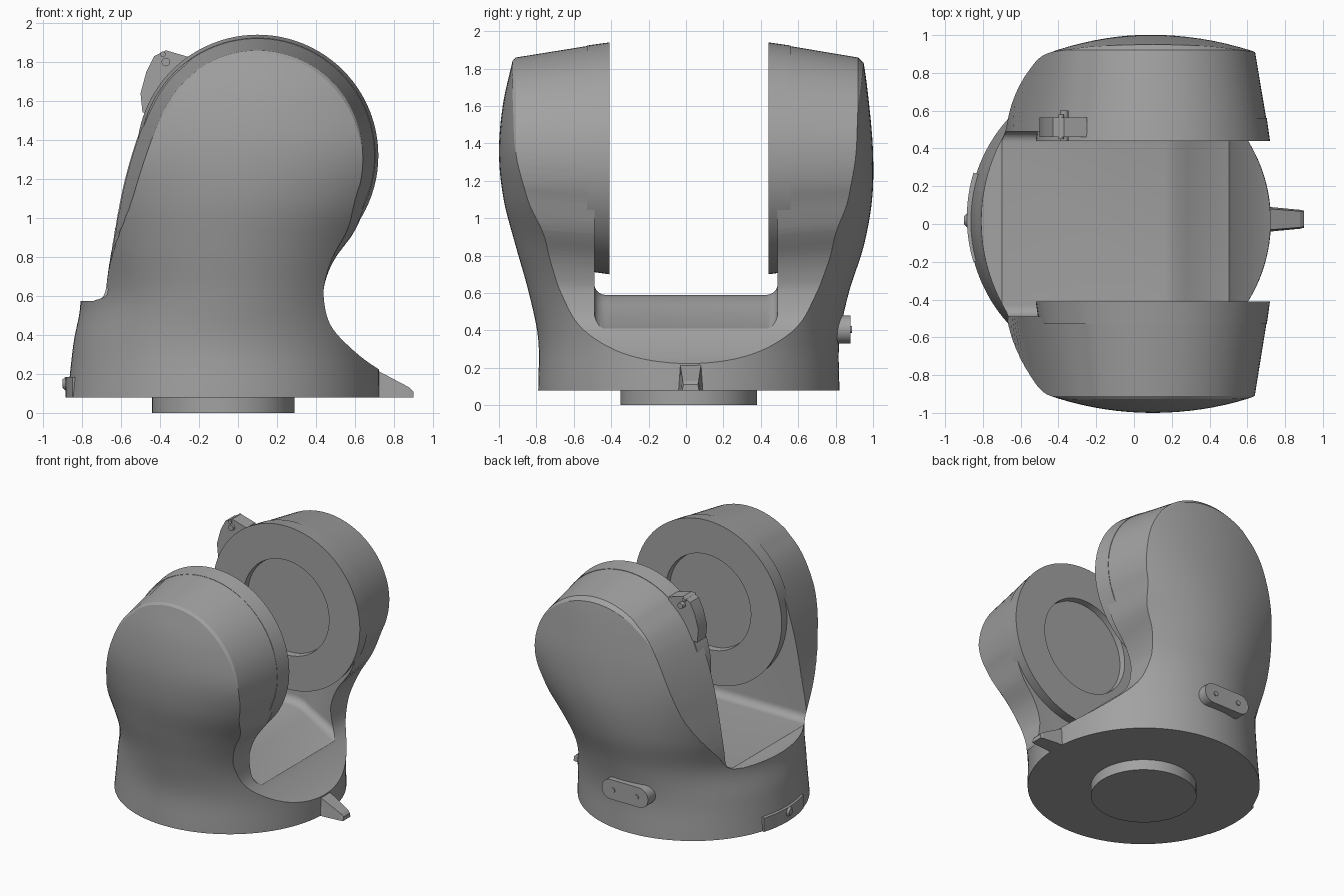
import bpy, bmesh, math
from mathutils import Vector

cube = bpy.data.objects.get("Cube")
if cube:
    bpy.data.objects.remove(cube, do_unlink=True)

grey = bpy.data.materials.new("cast_grey")
grey.use_nodes = True
COLOUR = (0.36, 0.36, 0.36, 1)
grey.diffuse_color = COLOUR
grey.node_tree.nodes["Principled BSDF"].inputs["Base Color"].default_value = COLOUR

HUB = Vector((0.1, 1.32))      # bearing axis in x, z
BASE = Vector((-0.075, 0.015))  # base axis in x, y


def spline(points, steps):
    """Smooth curve through points of any dimension."""
    pts = [Vector(p) for p in points]
    pts = [2 * pts[0] - pts[1]] + pts + [2 * pts[-1] - pts[-2]]
    out = []
    for a, b, c, d in zip(pts, pts[1:], pts[2:], pts[3:]):
        for i in range(steps):
            t = i / steps
            out.append(0.5 * (2 * b + (c - a) * t + (2 * a - 5 * b + 4 * c - d) * t * t
                              + (3 * b - a - 3 * c + d) * t ** 3))
    return out + [pts[-2]]


def loft(name, rings):
    """Closed solid through equal-length rings of 3D points."""
    bm = bmesh.new()
    rows = [[bm.verts.new(p) for p in ring] for ring in rings]
    n = len(rows[0])
    for r, s in zip(rows, rows[1:]):
        for i in range(n):
            j = (i + 1) % n
            bm.faces.new((r[i], r[j], s[j], s[i]))
    bm.faces.new(rows[0][::-1])
    bm.faces.new(rows[-1])
    bmesh.ops.recalc_face_normals(bm, faces=bm.faces)
    mesh = bpy.data.meshes.new(name)
    bm.to_mesh(mesh)
    bm.free()
    mesh.materials.append(grey)
    ob = bpy.data.objects.new(name, mesh)
    bpy.context.scene.collection.objects.link(ob)
    return ob


def smooth(ob, angle=28):
    bpy.ops.object.select_all(action="DESELECT")
    ob.select_set(True)
    bpy.context.view_layer.objects.active = ob
    bpy.ops.object.shade_smooth_by_angle(angle=math.radians(angle))


def boolean(ob, cutter, operation):
    mod = ob.modifiers.new("cut", "BOOLEAN")
    mod.object, mod.operation, mod.solver = cutter, operation, "EXACT"
    bpy.context.view_layer.objects.active = ob
    bpy.ops.object.modifier_apply(modifier=mod.name)
    bpy.data.objects.remove(cutter, do_unlink=True)


def circle(cx, cy, a, b, n=64):
    return [(cx + a * math.cos(2 * math.pi * i / n), cy + b * math.sin(2 * math.pi * i / n))
            for i in range(n)]


def plate(name, outline, y0, y1):
    """Front outline in x, z with thickness along y."""
    return loft(name, [[(x, y, z) for x, z in outline] for y in (y0, y1)])


# Outer envelope: round base flaring into domed arms (z, cx, half x, cy, half y)
sections = [(0.08, -0.075, 0.80, 0.015, 0.805), (0.35, -0.06, 0.785, 0.015, 0.805),
            (0.6, -0.03, 0.78, 0.015, 0.855), (0.85, 0, 0.90, 0.02, 0.93),
            (1.1, 0.06, 1.1, 0.01, 0.985), (1.35, 0.1, 1.3, 0, 1.0),
            (1.6, 0.1, 1.35, 0, 0.98), (1.83, 0.1, 1.4, 0.01, 0.94), (2.0, 0.1, 1.4, 0.01, 0.9)]
fork = loft("fork_body", [[(x, y, z) for x, y in circle(cx, cy, a, b, 128)]
                          for z, cx, a, cy, b in spline(sections, 6)])

# Front silhouette: swept back, round head, concave throat
head = [HUB + 0.62 * Vector((math.cos(math.radians(d)), math.sin(math.radians(d))))
        for d in range(124, -17, -4)]
back = spline([(-0.74, 0.575), (-0.685, 0.61), (-0.66, 0.78), (-0.6, 1.15),
               (-0.5, 1.48), (-0.39, 1.69), head[0]], 6)
throat = spline([head[-1], (0.61, 0.94), (0.5, 0.79), (0.45, 0.68), (0.44, 0.59),
                 (0.47, 0.46), (0.56, 0.35), (0.72, 0.225), (1.0, 0.08)], 6)
outline = [Vector((-1, -0.1)), Vector((-1, 0.575))] + back + head[1:-1] + throat + [Vector((1, -0.1))]


def tapered(y, shrink):
    ring = []
    for p in outline:
        w = min(max((p.y - 0.6) / 0.5, 0), 1)
        q = HUB + (p - HUB) * (1 - shrink * w * w * (3 - 2 * w))
        ring.append((q.x, y, q.y))
    return ring


side = loft("side_cutter", [tapered(y, s) for y, s in
                            ((-1.1, 0.42), (-0.91, 0.13), (-0.41, 0),
                             (0.44, 0), (0.92, 0.13), (1.1, 0.42))])
boolean(fork, side, "INTERSECT")


# Slot between the arms, with rounded floor corners
def slot_ring(x, floor, half=0.49, r=0.06):
    ring = [(x, -half, 2.2)]
    for sign in (-1, 1):
        for i in range(7):
            t = math.radians(90 * (i if sign < 0 else 6 - i) / 6)
            ring.append((x, sign * (half - r + r * math.cos(t)), floor + r - r * math.sin(t)))
    return ring + [(x, half, 2.2)]


floor = [(-1.2, 0.59), (0.16, 0.59), (0.22, 0.575), (0.28, 0.535), (0.5, 0.41), (0.6, 0.39), (1.2, 0.39)]
boolean(fork, loft("slot_cutter", [slot_ring(x, z) for x, z in floor]), "DIFFERENCE")
smooth(fork)

# Bearing faces with a shallow bore on the inside of each arm
for name, y, out in (("front_bearing", -0.41, -1), ("back_bearing", 0.44, 1)):
    profile = [(0.355, 0.045), (0.36, 0), (0.62, 0), (0.603, 0.12)]
    smooth(loft(name, [[(x, y + out * d, z) for x, z in circle(HUB.x, HUB.y, r, r, 96)]
                       for r, d in profile]))

# Round spigot under the base
smooth(loft("base_spigot", [[(x, y, z) for x, y in circle(BASE.x, BASE.y, 0.365, 0.365, 80)]
                            for z in (0, 0.1)]))

# Pointer fin at the foot of the throat
loft("pointer_fin", [[(x, 0.025 - w, 0.08), (x, 0.025 + w, 0.08),
                      (x, 0.025 + w * 0.85, z), (x, 0.025 - w * 0.85, z)]
                     for x, w, z in ((0.62, 0.075, 0.28), (0.72, 0.065, 0.215),
                                     (0.88, 0.05, 0.13), (0.9, 0.045, 0.11))])

# Curved scale plate and its index stud
arc = [math.radians(180 + d) for d in range(-17, 18, 2)]
strip = [BASE + r * Vector((math.cos(t), math.sin(t)))
         for r, run in ((0.81, arc), (0.74, arc[::-1])) for t in run]
smooth(loft("scale_plate", [[(p.x, p.y + 0.02, z) for p in strip] for z in (0.08, 0.185)]))
smooth(loft("index_stud", [[(x, y, z) for y, z in circle(0.02, 0.15, r, r, 20)]
                           for x, r in ((-0.84, 0.035), (-0.885, 0.035), (-0.9, 0.022))]))

# Oval connector cover with two screws on the back
half_turn = [math.radians(d) for d in range(-90, 91, 10)]
oval = [(-0.1 + s * (0.12 + 0.075 * math.cos(t)), 0.405 + s * 0.075 * math.sin(t))
        for s in (1, -1) for t in half_turn]
smooth(plate("connector_cover", oval, 0.74, 0.88))
for s in (-1, 1):
    plate("cover_screw", circle(-0.1 + s * 0.1, 0.405, 0.018, 0.018, 16), 0.87, 0.887)

# Stop bracket with pins on the back arm
bracket = [(-0.49, 1.54), (-0.5, 1.64), (-0.47, 1.75), (-0.43, 1.83), (-0.37, 1.86),
           (-0.25, 1.825), (-0.25, 1.7), (-0.4, 1.56)]
smooth(plate("stop_bracket", bracket, 0.46, 0.565))
smooth(plate("bracket_pin", circle(-0.37, 1.8, 0.022, 0.022, 20), 0.44, 0.6))
smooth(plate("bracket_rivet", circle(-0.385, 1.84, 0.014, 0.014, 16), 0.45, 0.58))
